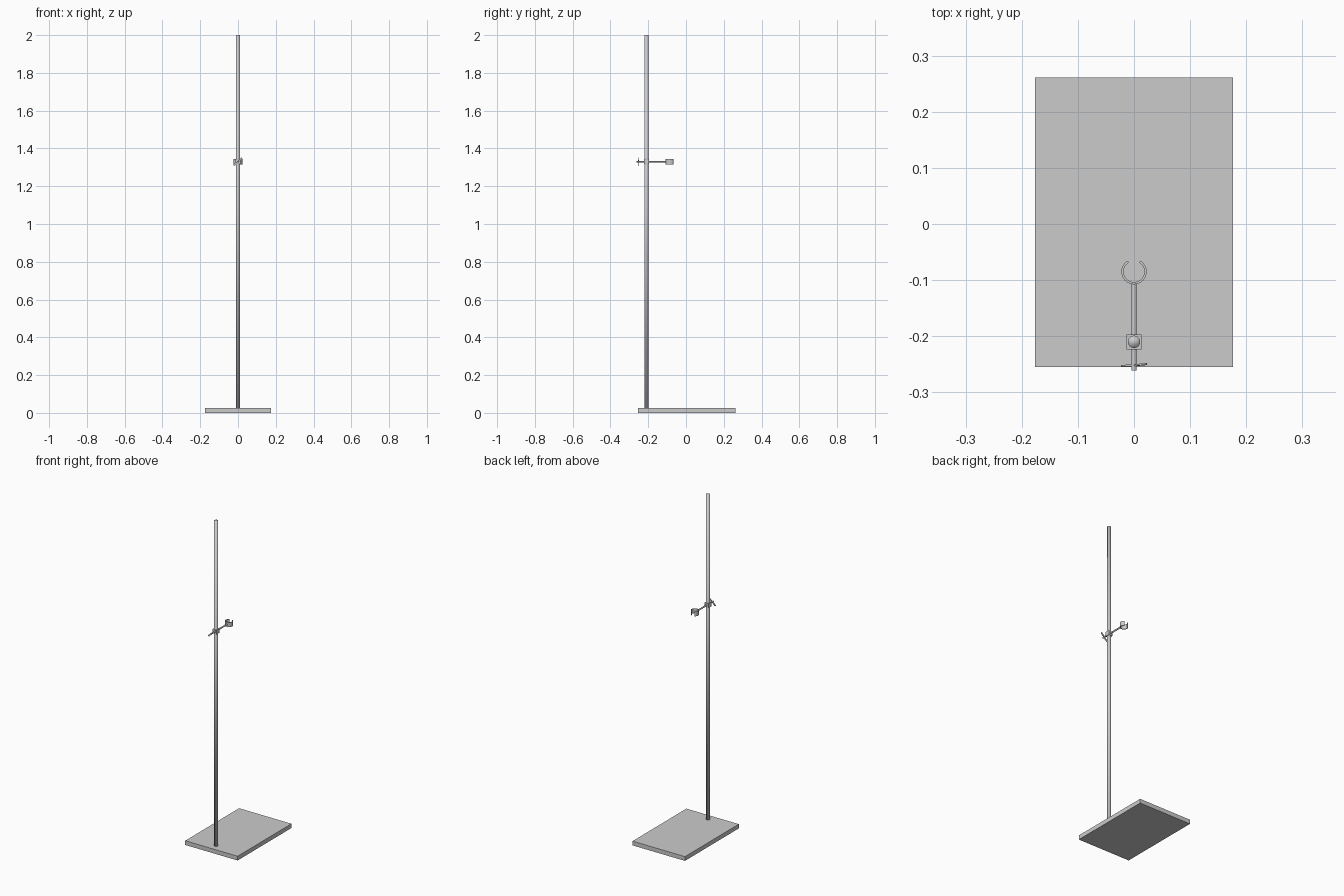
import bpy, bmesh
from math import sin, cos, radians, pi
from mathutils import Matrix, Vector

if "Cube" in bpy.data.objects:
    bpy.data.objects.remove(bpy.data.objects["Cube"])

ROD_Y = -0.21      # pole position
CLAMP_Z = 1.33     # clamp height


def add_object(name, bm, smooth=None):
    bmesh.ops.recalc_face_normals(bm, faces=bm.faces[:])
    mesh = bpy.data.meshes.new(name)
    bm.to_mesh(mesh)
    bm.free()
    ob = bpy.data.objects.new(name, mesh)
    bpy.context.collection.objects.link(ob)
    bpy.ops.object.select_all(action='DESELECT')
    ob.select_set(True)
    bpy.context.view_layer.objects.active = ob
    if smooth == 'full':
        bpy.ops.object.shade_smooth()
    elif smooth == 'angle':
        bpy.ops.object.shade_smooth_by_angle(angle=radians(35))
    return ob


def box(name, lo, hi):
    bm = bmesh.new()
    lo, hi = Vector(lo), Vector(hi)
    size = hi - lo
    mat = Matrix.Translation((lo + hi) / 2) @ Matrix.Diagonal((*size, 1))
    bmesh.ops.create_cube(bm, size=1, matrix=mat)
    return add_object(name, bm)


def rod(name, start, end, radius, smooth='angle', sides=32):
    a, b = Vector(start), Vector(end)
    turn = (b - a).to_track_quat('Z', 'Y').to_matrix().to_4x4()
    bm = bmesh.new()
    bmesh.ops.create_cone(bm, cap_ends=True, segments=sides, radius1=radius,
                          radius2=radius, depth=(b - a).length,
                          matrix=Matrix.Translation((a + b) / 2) @ turn)
    return add_object(name, bm, smooth)


# Base plate and upright pole
box("base_plate", (-0.176, -0.255, 0), (0.176, 0.2615, 0.026))
rod("upright_pole", (0, ROD_Y, 0.025), (0, ROD_Y, 2.0), 0.011, 'full')

# Clamp block with the arm in front and the tightening screw behind
h = 0.0133
box("clamp_block", (-h, ROD_Y - h, CLAMP_Z - h), (h, ROD_Y + h, CLAMP_Z + h))
rod("clamp_arm", (0, ROD_Y + h - 0.002, CLAMP_Z), (0, -0.104, CLAMP_Z), 0.0047)
rod("clamp_screw", (0, -0.2615, CLAMP_Z), (0, ROD_Y - h + 0.002, CLAMP_Z), 0.0047)

# Two thin tapered wings on the screw, turned diagonally
for name, turn in (("screw_wing_upper", 0), ("screw_wing_lower", pi)):
    bm = bmesh.new()
    outline = [(0, -0.003), (0.012, -0.004), (0.024, -0.005), (0.029, -0.003),
               (0.030, 0), (0.029, 0.003), (0.024, 0.005), (0.012, 0.004), (0, 0.003)]
    lean = 0.08 if turn == 0 else -0.02
    face = bm.faces.new([bm.verts.new((u, -0.0015 + u * lean, v)) for u, v in outline])
    new = bmesh.ops.extrude_face_region(bm, geom=[face])["geom"]
    bmesh.ops.translate(bm, vec=(0, 0.003, 0),
                        verts=[g for g in new if isinstance(g, bmesh.types.BMVert)])
    bm.transform(Matrix.Translation((0, -0.252, CLAMP_Z))
                 @ Matrix.Rotation(-radians(43) + turn, 4, 'Y'))
    add_object(name, bm, 'angle')

# Open ring holder, with the gap facing +y
bm = bmesh.new()
centre, outer, inner, half = Vector((0, -0.085, CLAMP_Z)), 0.0225, 0.0185, 0.014
steps, gap = 40, radians(30)
section = [(inner, -half), (outer, -half), (outer, half), (inner, half)]
loops = []
for i in range(steps + 1):
    a = pi / 2 + gap + (2 * pi - 2 * gap) * i / steps
    loops.append([bm.verts.new(centre + Vector((r * cos(a), r * sin(a), z)))
                  for r, z in section])
for p, q in zip(loops, loops[1:]):
    for k in range(4):
        n = (k + 1) % 4
        bm.faces.new((p[k], p[n], q[n], q[k]))
bm.faces.new(loops[0])
bm.faces.new(loops[-1])
add_object("ring_holder", bm, 'angle')
